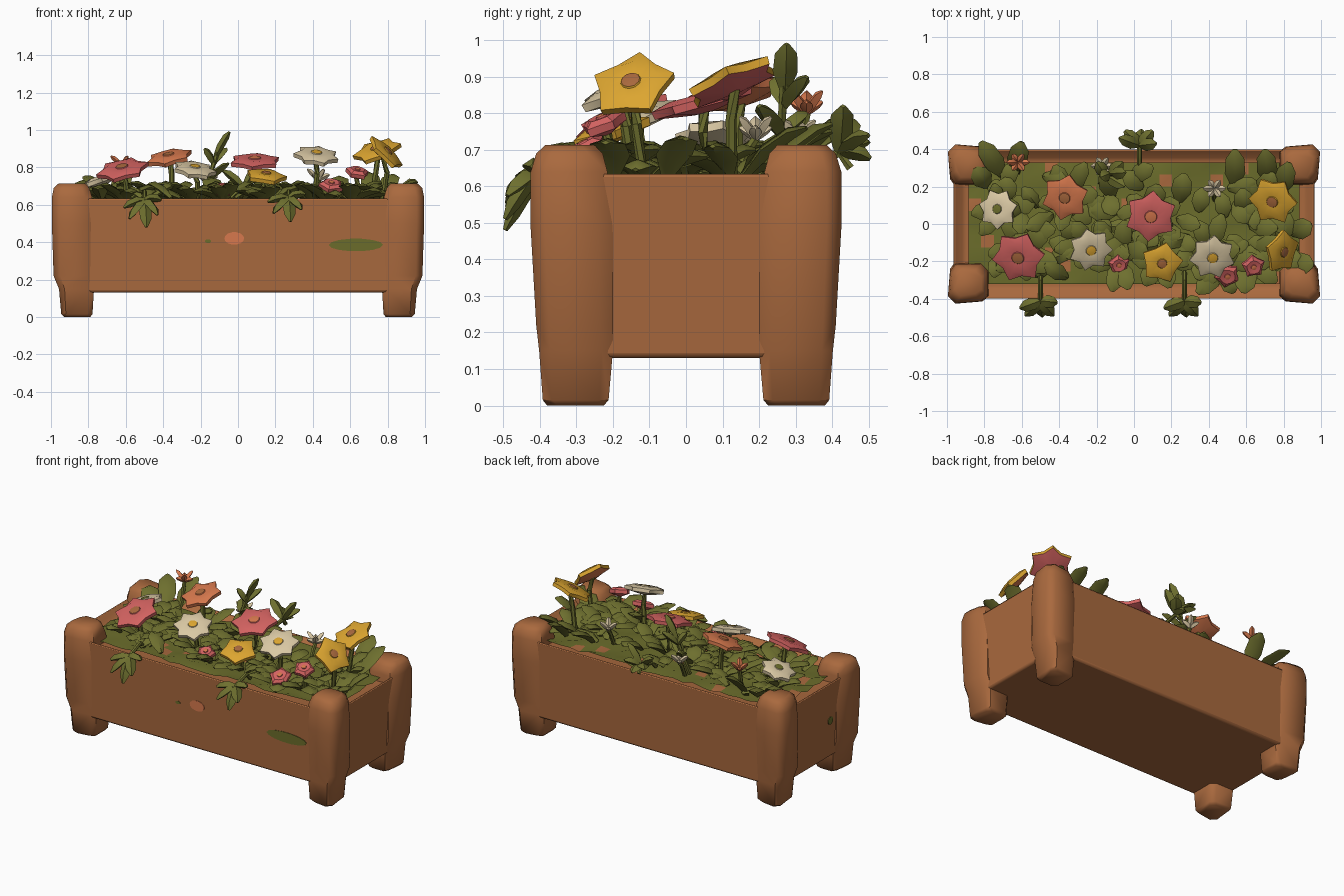
import bpy
import bmesh
import math
import random
from mathutils import Vector, Matrix

random.seed(4)
V = Vector
if bpy.data.objects.get("Cube"):
    bpy.data.objects.remove(bpy.data.objects["Cube"])


def material(name, *rgb):
    m = bpy.data.materials.new(name)
    m.use_nodes = True
    m.diffuse_color = (*rgb, 1)
    m.node_tree.nodes["Principled BSDF"].inputs["Base Color"].default_value = (*rgb, 1)
    return m


CLAY = material("terracotta", 0.40, 0.142, 0.048)
LEAF = material("leaf green", 0.155, 0.16, 0.028)
MOSS = material("moss green", 0.145, 0.15, 0.024)
PINK = material("coral pink", 0.66, 0.125, 0.12)
ORANGE = material("orange", 0.68, 0.19, 0.075)
YELLOW = material("golden yellow", 0.72, 0.38, 0.03)
CREAM = material("cream", 0.70, 0.58, 0.37)


def finish(name, bm, mats, angle=35):
    bmesh.ops.recalc_face_normals(bm, faces=bm.faces[:])
    mesh = bpy.data.meshes.new(name)
    bm.to_mesh(mesh)
    bm.free()
    for m in mats:
        mesh.materials.append(m)
    ob = bpy.data.objects.new(name, mesh)
    bpy.context.collection.objects.link(ob)
    bpy.ops.object.select_all(action="DESELECT")
    ob.select_set(True)
    bpy.context.view_layer.objects.active = ob
    bpy.ops.object.shade_smooth_by_angle(angle=math.radians(angle))
    return ob


def loft(bm, rings):
    """Skin a list of point rings and cap both ends."""
    loops = [[bm.verts.new(p) for p in ring] for ring in rings]
    for a, b in zip(loops, loops[1:]):
        for i in range(len(a)):
            j = (i + 1) % len(a)
            bm.faces.new((a[i], a[j], b[j], b[i]))
    bm.faces.new(loops[0])
    bm.faces.new(loops[-1])


def sweep(bm, pts, sizes, sides):
    """Sweep an oval of (half width, half height) along points."""
    rings = []
    for i, (p, (w, h)) in enumerate(zip(pts, sizes)):
        d = (pts[min(i + 1, len(pts) - 1)] - pts[max(i - 1, 0)]).normalized()
        side = d.cross(V((0, 0, 1)))
        side = side.normalized() if side.length > 0.05 else V((1, 0, 0))
        up = side.cross(d)
        rings.append([p + side * w * math.cos(t) + up * h * math.sin(t)
                      for t in (math.tau * k / sides for k in range(sides))])
    loft(bm, rings)


def leaf(bm, base, tip, width=0.05, bow=0.02, thick=0.02):
    base, tip = V(base), V(tip)
    pts = [base.lerp(tip, t) + V((0, 0, bow * 4 * t * (1 - t))) for t in (0, 0.35, 0.75, 1)]
    sizes = [(width * k, thick * h) for k, h in ((0.35, 0.6), (0.95, 1), (0.85, 0.9), (0.22, 0.3))]
    sweep(bm, pts, sizes, 4)


def stem(bm, pts, r=0.013):
    sweep(bm, [V(p) for p in pts], [(r, r)] * len(pts), 6)


# Trough body, slightly narrower at the foot, with a sunken top
bm = bmesh.new()
bmesh.ops.create_cube(bm, size=1, matrix=Matrix.Translation((0, 0, 0.385))
                      @ Matrix.Diagonal((1.93, 0.80, 0.51, 1)))
for v in bm.verts:
    if v.co.z < 0.3:
        v.co.x *= 0.968
        v.co.y *= 0.965
top = max(bm.faces, key=lambda f: f.calc_center_median().z)
bmesh.ops.inset_region(bm, faces=[top], thickness=0.08)
bmesh.ops.translate(bm, verts=top.verts, vec=(0, 0, -0.05))
body = finish("trough", bm, [CLAY], 50)
bev = body.modifiers.new("soft edges", "BEVEL")
bev.width, bev.segments = 0.014, 2

# Corner posts with feet: height, inner x, outer x, inner y, outer y, corner cut
levels = [(0, 0.79, 0.93, 0.225, 0.38, 0.03),
          (0.015, 0.778, 0.945, 0.212, 0.392, 0.025),
          (0.15, 0.77, 0.957, 0.20, 0.402, 0.03),
          (0.22, 0.77, 0.986, 0.20, 0.410, 0.035),
          (0.50, 0.772, 0.995, 0.20, 0.426, 0.04),
          (0.64, 0.78, 0.995, 0.215, 0.425, 0.04),
          (0.69, 0.795, 0.985, 0.228, 0.410, 0.04),
          (0.713, 0.815, 0.96, 0.25, 0.385, 0.035)]
for sx, xname in ((1, "left"), (-1, "right")):
    for sy, yname in ((-1, "front"), (1, "back")):
        bm = bmesh.new()
        rings = []
        for z, x0, x1, y0, y1, c in levels:
            # outer faces lean back towards the panels
            ring = [(x0 + c, y0), (x1 - c, y0), (x1 - 0.012, y0 + c), (x1, y1 - c),
                    (x1 - c, y1), (x0 + c, y1 - 0.012), (x0, y1 - c), (x0, y0 + c)]
            rings.append([V((x * sx, y * sy, z)) for x, y in ring])
        loft(bm, rings)
        finish(f"{yname}_{xname}_post", bm, [CLAY], 50)

# Mossy soil with a few bare clay patches
bm = bmesh.new()
bmesh.ops.create_grid(bm, x_segments=26, y_segments=10, size=1,
                      matrix=Matrix.Translation((0, 0.005, 0.617)) @ Matrix.Diagonal((0.885, 0.325, 1, 1)))
for v in bm.verts:
    v.co.z += random.uniform(-0.012, 0.012)
for f in bm.faces:
    f.material_index = int(random.random() < 0.07)
finish("soil", bm, [MOSS, CLAY])

# Thin paint patches on the front panel and the right end
for name, pos, axis, w, h, m in (("orange_patch", (-0.02, -0.389, 0.42), V((1, 0, 0)), 0.053, 0.034, ORANGE),
                                 ("green_patch", (0.63, -0.389, 0.385), V((1, 0, 0)), 0.145, 0.034, MOSS),
                                 ("green_speck", (-0.16, -0.389, 0.405), V((1, 0, 0)), 0.017, 0.01, MOSS),
                                 ("end_speck", (-0.946, -0.14, 0.38), V((0, -1, 0)), 0.025, 0.025, MOSS)):
    bm = bmesh.new()
    out = axis.cross(V((0, 0, 1))) * 0.008
    loft(bm, [[V(pos) + out * k + axis * w * math.cos(t) + V((0, 0, h * math.sin(t)))
               for t in (math.tau * s / 14 for s in range(14))] for k in (0, 1)])
    finish(name, bm, [m])

# Flowers: name, position, facing, radius, petal count, petals, centre, underside
flowers = [
    ("cream_flower_end", (-0.73, 0.08, 0.75), (-0.35, 0, 1), 0.11, 7, CREAM, MOSS, CREAM),
    ("pink_flower_end", (-0.62, -0.18, 0.80), (-0.2, -0.4, 1), 0.145, 6, PINK, CLAY, PINK),
    ("orange_flower", (-0.37, 0.14, 0.865), (-0.2, -0.3, 1), 0.13, 6, ORANGE, CLAY, ORANGE),
    ("cream_flower_mid", (-0.23, -0.14, 0.80), (0.15, -0.35, 1), 0.12, 7, CREAM, YELLOW, CREAM),
    ("pink_flower_mid", (0.09, 0.04, 0.845), (0, -0.27, 1), 0.142, 6, PINK, ORANGE, PINK),
    ("yellow_flower_mid", (0.15, -0.21, 0.765), (0.1, -0.3, 1), 0.115, 5, YELLOW, CLAY, YELLOW),
    ("cream_flower_side", (0.42, -0.18, 0.875), (0.1, -0.4, 1), 0.125, 7, CREAM, YELLOW, CREAM),
    ("yellow_flower_back", (0.74, 0.12, 0.90), (-0.3, -0.42, 1), 0.135, 6, YELLOW, CLAY, PINK),
    ("yellow_flower_end", (0.80, -0.15, 0.885), (0.75, -0.25, 0.75), 0.12, 5, YELLOW, CLAY, ORANGE),
    ("small_flower_mid", (-0.08, -0.22, 0.695), (0.1, -0.4, 1), 0.06, 5, PINK, ORANGE, PINK),
    ("small_flower_high", (0.64, -0.23, 0.785), (0.2, -0.4, 1), 0.065, 5, PINK, ORANGE, PINK),
    ("small_flower_low", (0.50, -0.28, 0.715), (0.1, -0.5, 1), 0.07, 5, PINK, ORANGE, PINK),
]
stems = bmesh.new()
leaves = bmesh.new()


def clamp(p):
    """Keep a leaf tip within the planter rim."""
    return V((max(-0.87, min(0.88, p.x)), max(-0.37, min(0.35, p.y)), p.z))


for name, pos, face, r, n, petal, centre, under in flowers:
    pos = V(pos)
    turn = V((0, 0, 1)).rotation_difference(V(face)).to_matrix().to_4x4()
    place = Matrix.Translation(pos) @ turn @ Matrix.Rotation(random.uniform(0, 1), 4, "Z")
    bm = bmesh.new()
    # radius, star amount, height: button, cupped petals, rim, underside
    profile = [(0.12, 0, 0.012), (0.22, 0, 0.010), (0.24, 0, 0.005), (0.62, 0.08, 0.008),
               (1, 0.25, -0.006), (0.97, 0.25, -0.028), (0.2, 0, -0.045)]
    rings = []
    for k, star, z in profile:
        radii = [r * k * (1 - star * (i % 2)) for i in range(2 * n)]
        rings.append([place @ V((q * math.cos(math.pi * i / n), q * math.sin(math.pi * i / n), z))
                      for i, q in enumerate(radii)])
    loft(bm, rings)
    inverse = place.inverted()
    for f in bm.faces:
        c = inverse @ f.calc_center_median()
        f.material_index = 1 if c.z > 0.0095 else 2 if c.z < -0.02 else 0
    finish(name, bm, [petal, centre, under], 40)

    # Stem and a leaf rosette beneath each flower
    foot = V((pos.x * 0.96, pos.y * 0.9 + 0.02, 0.60))
    stem(stems, [foot, foot.lerp(pos, 0.6) + V((0.01, 0, 0)), pos - V(face).normalized() * 0.035], 0.015)
    for k in range(6):
        a = math.tau * k / 6 + random.uniform(-0.4, 0.4)
        d = V((math.cos(a), math.sin(a), 0))
        tip = foot + d * random.uniform(0.15, 0.21) + V((0, 0, random.uniform(0.045, 0.12)))
        leaf(leaves, foot + d * 0.03 + V((0, 0, 0.03)), clamp(tip), random.uniform(0.046, 0.062))

# Filler leaves, leaving a bare spot in the back middle
for k in range(62):
    x, y = random.uniform(-0.78, 0.78), random.uniform(-0.29, 0.27)
    if 0.05 < x < 0.5 and y > 0.08:
        continue
    a = random.uniform(0, math.tau)
    d = V((math.cos(a), math.sin(a) * 0.8, 0)) * random.uniform(0.12, 0.17)
    tip = V((x, y, random.uniform(0.65, 0.72))) + d
    leaf(leaves, (x, y, 0.635), clamp(tip), random.uniform(0.042, 0.056))

# Upright leaves along the back edge and ends
for x, y, dx, dy, z in ((-0.70, 0.26, -0.12, 0.18, 0.75), (-0.64, 0.28, 0.04, 0.16, 0.79),
                        (0.54, 0.20, 0, 0.20, 0.75), (0.72, 0.22, -0.02, 0.18, 0.77),
                        (0.78, 0.16, 0.05, 0.17, 0.76), (0.84, -0.05, 0.11, 0.05, 0.73),
                        (0.84, -0.2, 0.12, -0.02, 0.72), (-0.78, 0.2, -0.07, 0.1, 0.72),
                        (0.24, 0.12, 0.03, 0.15, 0.70), (-0.12, 0.14, -0.03, 0.16, 0.74)):
    leaf(leaves, (x, y, 0.63), (x + dx, y + dy, z), 0.058, 0.025)

# Sprigs hanging over the front and back rims
for x, y, s, drop in ((-0.50, -0.30, -1, 0.0), (0.27, -0.30, -1, 0.02), (0.03, 0.31, 1, 0.13)):
    node = V((x, y + s * 0.11, 0.625 + drop * 0.5))
    stem(stems, [(x, y - s * 0.04, 0.63), (x, y, 0.67), node, node + V((0, s * 0.03, -0.04))])
    for dx, dy, dz in ((-0.11, 0.04, -0.04), (-0.08, 0.08, -0.10), (0.01, 0.085, -0.145),
                       (0.07, 0.08, -0.08), (0.09, 0.01, 0.0)):
        leaf(leaves, node, node + V((dx, s * dy, dz + drop)), 0.036, 0.012, 0.022)

# Tall sprig
stem(stems, [(-0.18, 0.22, 0.62), (-0.15, 0.26, 0.76), (-0.11, 0.27, 0.88)])
for a, b in (((-0.12, 0.27, 0.86), (-0.045, 0.275, 0.99)), ((-0.13, 0.27, 0.82), (-0.06, 0.33, 0.90)),
             ((-0.13, 0.27, 0.82), (-0.18, 0.25, 0.90)), ((-0.15, 0.26, 0.74), (-0.05, 0.20, 0.82)),
             ((-0.15, 0.26, 0.74), (-0.20, 0.33, 0.80))):
    leaf(leaves, a, b, 0.036, 0.008)

# Small bud sprays
for name, mat, x, y, z in (("orange_buds", ORANGE, -0.62, 0.33, 0.80),
                           ("cream_buds_side", CREAM, 0.43, 0.19, 0.73),
                           ("cream_buds_back", CREAM, -0.17, 0.31, 0.72)):
    stem(stems, [(x, y - 0.06, 0.61), (x, y - 0.02, 0.7), (x, y, z)])
    bm = bmesh.new()
    for k in range(6):
        a = math.tau * k / 6
        leaf(bm, (x, y, z), (x + 0.06 * math.cos(a), y + 0.05 * math.sin(a), z + 0.03 + 0.03 * (k % 2)),
             0.018, 0.006, 0.014)
    finish(name, bm, [mat])

finish("leaves", leaves, [LEAF], 50)
finish("stems", stems, [LEAF], 45)
